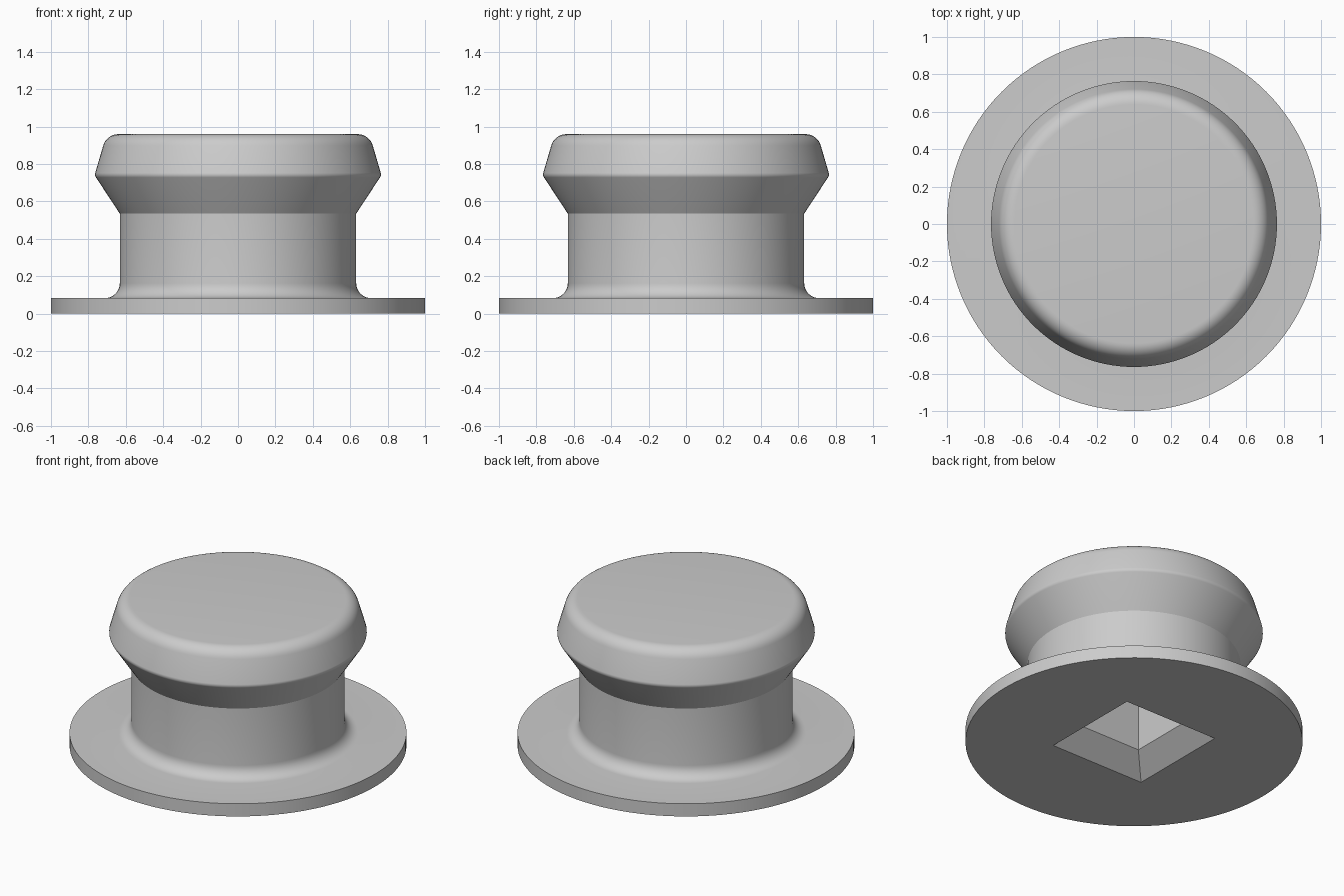
import bpy
import bmesh
import math
from mathutils import Vector

cube = bpy.data.objects.get("Cube")
if cube:
    bpy.data.objects.remove(cube, do_unlink=True)

SEGMENTS = 128

grey = bpy.data.materials.new("plain grey")
grey.use_nodes = True
colour = (0.6, 0.6, 0.6, 1)
grey.diffuse_color = colour
grey.node_tree.nodes["Principled BSDF"].inputs["Base Color"].default_value = colour


def fillet(before, corner, after, radius, steps=8):
    """Points of an arc that rounds a profile corner."""
    a, b = (before - corner).normalized(), (after - corner).normalized()
    half = a.angle(b) / 2
    centre = corner + (a + b).normalized() * (radius / math.sin(half))
    start = (corner + a * (radius / math.tan(half)) - centre).normalized()
    end = (corner + b * (radius / math.tan(half)) - centre).normalized()
    sweep = math.pi - 2 * half
    side = (end - start * start.dot(end)).normalized()
    angles = (sweep * i / steps for i in range(steps + 1))
    return [centre + (start * math.cos(t) + side * math.sin(t)) * radius for t in angles]


def rounded_profile(corners):
    """Turn (radius, height, rounding) corners into profile points."""
    pts = [Vector((r, z)) for r, z, _ in corners]
    out = []
    for i, (_, _, rounding) in enumerate(corners):
        if rounding:
            out += fillet(pts[i - 1], pts[i], pts[i + 1], rounding)
        else:
            out.append(pts[i])
    return out


def ring(bm, points):
    return [bm.verts.new(p) for p in points]


def skin(bm, low, high):
    """Join two rings with a band of quads."""
    n = len(low)
    for i in range(n):
        j = (i + 1) % n
        bm.faces.new((low[i], low[j], high[j], high[i]))


def circle(r, z):
    angles = (math.tau * i / SEGMENTS for i in range(SEGMENTS))
    return [(r * math.cos(a), r * math.sin(a), z) for a in angles]


def square(h, z):
    return [(h, h, z), (-h, h, z), (-h, -h, z), (h, -h, z)]


# Flange, neck and flared head in one turned outline
outline = rounded_profile([
    (1.0, 0.0, 0),
    (1.0, 0.083, 0),
    (0.632, 0.083, 0.08),
    (0.632, 0.535, 0),
    (0.767, 0.74, 0.03),
    (0.703, 0.96, 0.085),
    (0.0, 0.96, 0),
])[:-1]

bm = bmesh.new()
rings = [ring(bm, circle(p.x, p.y)) for p in outline]
for low, high in zip(rings, rings[1:]):
    skin(bm, low, high)
bm.faces.new(rings[-1])

# Square socket underneath, with a tapered mouth and straight walls
socket = [ring(bm, square(h, z)) for h, z in ((0.34, 0), (0.21, 0.117), (0.21, 0.75))]
for low, high in zip(socket, socket[1:]):
    skin(bm, low, high)
bm.faces.new(socket[-1])

# Underside of the flange around the socket
rim = [e for e in bm.edges if e.is_boundary]
bmesh.ops.triangle_fill(bm, edges=rim, use_beauty=True, normal=(0, 0, -1))
bmesh.ops.recalc_face_normals(bm, faces=bm.faces)

mesh = bpy.data.meshes.new("flanged_knob")
bm.to_mesh(mesh)
bm.free()
mesh.materials.append(grey)
knob = bpy.data.objects.new("flanged_knob", mesh)
bpy.context.collection.objects.link(knob)

bpy.ops.object.select_all(action='DESELECT')
knob.select_set(True)
bpy.context.view_layer.objects.active = knob
bpy.ops.object.shade_smooth_by_angle(angle=math.radians(28))
